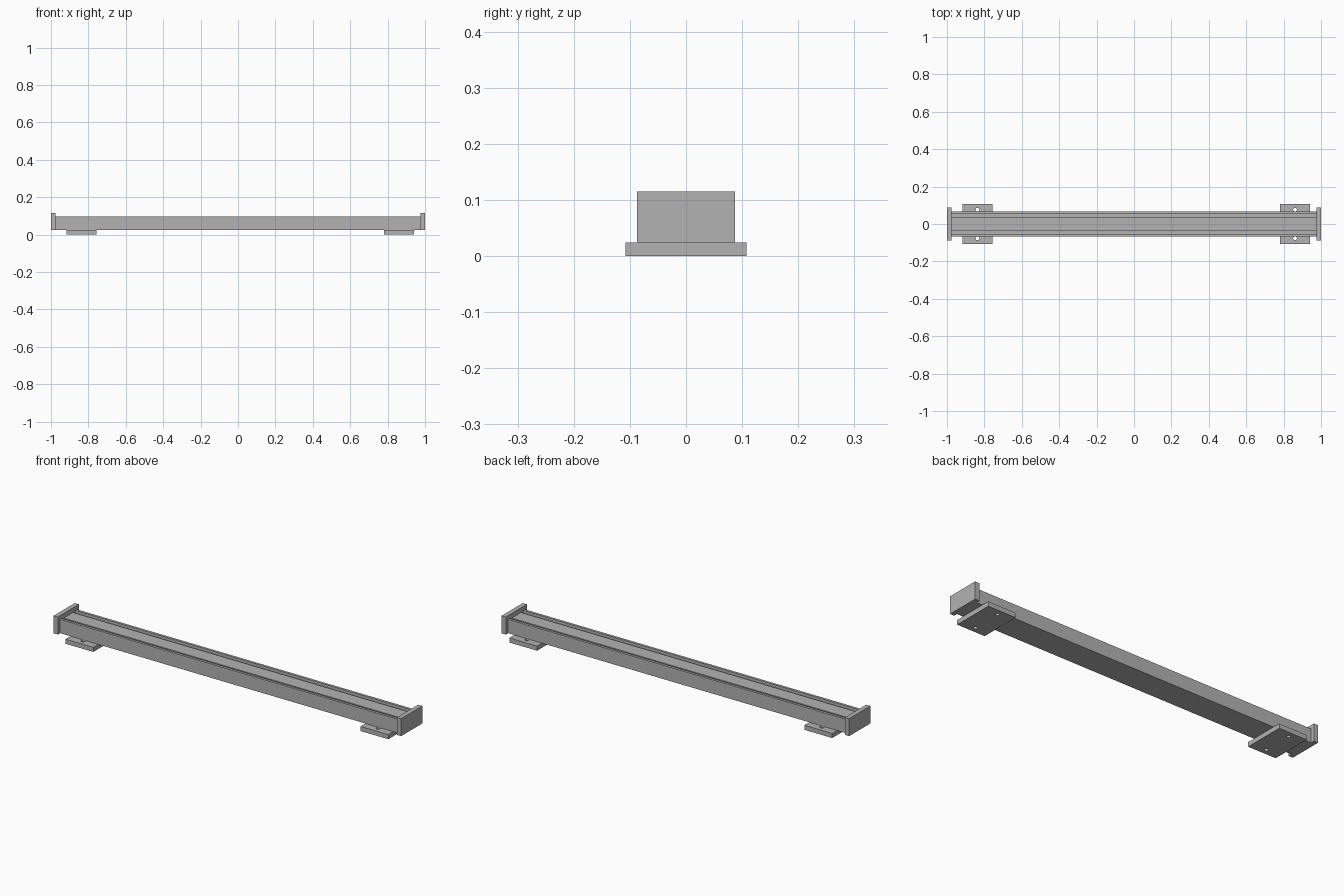
import bpy
import bmesh
from math import pi, cos, sin

cube = bpy.data.objects.get("Cube")
if cube:
    bpy.data.objects.remove(cube, do_unlink=True)

# Single flat colour
metal = bpy.data.materials.new("grey_metal")
metal.use_nodes = True
metal.diffuse_color = (0.45, 0.45, 0.45, 1)
metal.node_tree.nodes["Principled BSDF"].inputs["Base Color"].default_value = metal.diffuse_color

RAIL_BOTTOM, RAIL_TOP = 0.024, 0.096
CAP_INNER = 0.976


def finish(name, bm):
    bmesh.ops.recalc_face_normals(bm, faces=bm.faces)
    mesh = bpy.data.meshes.new(name)
    bm.to_mesh(mesh)
    bm.free()
    mesh.materials.append(metal)
    obj = bpy.data.objects.new(name, mesh)
    bpy.context.collection.objects.link(obj)
    return obj


def extrude(name, loops, offset):
    """Fill the outline (with any hole loops) and extrude it along offset."""
    bm = bmesh.new()
    edges = []
    for loop in loops:
        verts = [bm.verts.new(p) for p in loop]
        edges += [bm.edges.new((a, b)) for a, b in zip(verts, verts[1:] + verts[:1])]
    bmesh.ops.triangle_fill(bm, use_beauty=True, edges=edges)
    bmesh.ops.dissolve_limit(bm, angle_limit=0.01, verts=bm.verts, edges=bm.edges)
    geom = bmesh.ops.extrude_face_region(bm, geom=bm.faces[:], use_keep_orig=True)["geom"]
    bmesh.ops.translate(bm, vec=offset, verts=[v for v in geom if isinstance(v, bmesh.types.BMVert)])
    return finish(name, bm)


def rectangle(x0, x1, y, z):
    return [(x0, -y, z), (x1, -y, z), (x1, y, z), (x0, y, z)]


def circle(x, y, radius, z, sides=20):
    return [(x + radius * cos(2 * pi * i / sides), y + radius * sin(2 * pi * i / sides), z)
            for i in range(sides)]


# Rail: outer lips, two grooves and a slightly lower centre strip
half = [(0.068, RAIL_BOTTOM), (0.068, RAIL_TOP), (0.055, RAIL_TOP),
        (0.055, 0.080), (0.038, 0.080), (0.038, 0.091)]
profile = half + [(-y, z) for y, z in reversed(half)]
extrude("rail", [[(-CAP_INNER, y, z) for y, z in profile]], (2 * CAP_INNER, 0, 0))

for side, sign, plate_x in (("left", 1, 0.861), ("right", -1, -0.837)):
    # End cap
    x0, x1 = sorted((sign * CAP_INNER, sign))
    extrude(side + "_end_cap", [rectangle(x0, x1, 0.087, RAIL_BOTTOM)], (0, 0, 0.115 - RAIL_BOTTOM))
    # Mounting plate with two screw holes
    loops = [rectangle(plate_x - 0.08, plate_x + 0.08, 0.108, 0)]
    loops += [circle(plate_x, y, 0.01, 0) for y in (-0.077, 0.077)]
    extrude(side + "_mounting_plate", loops, (0, 0, RAIL_BOTTOM))
